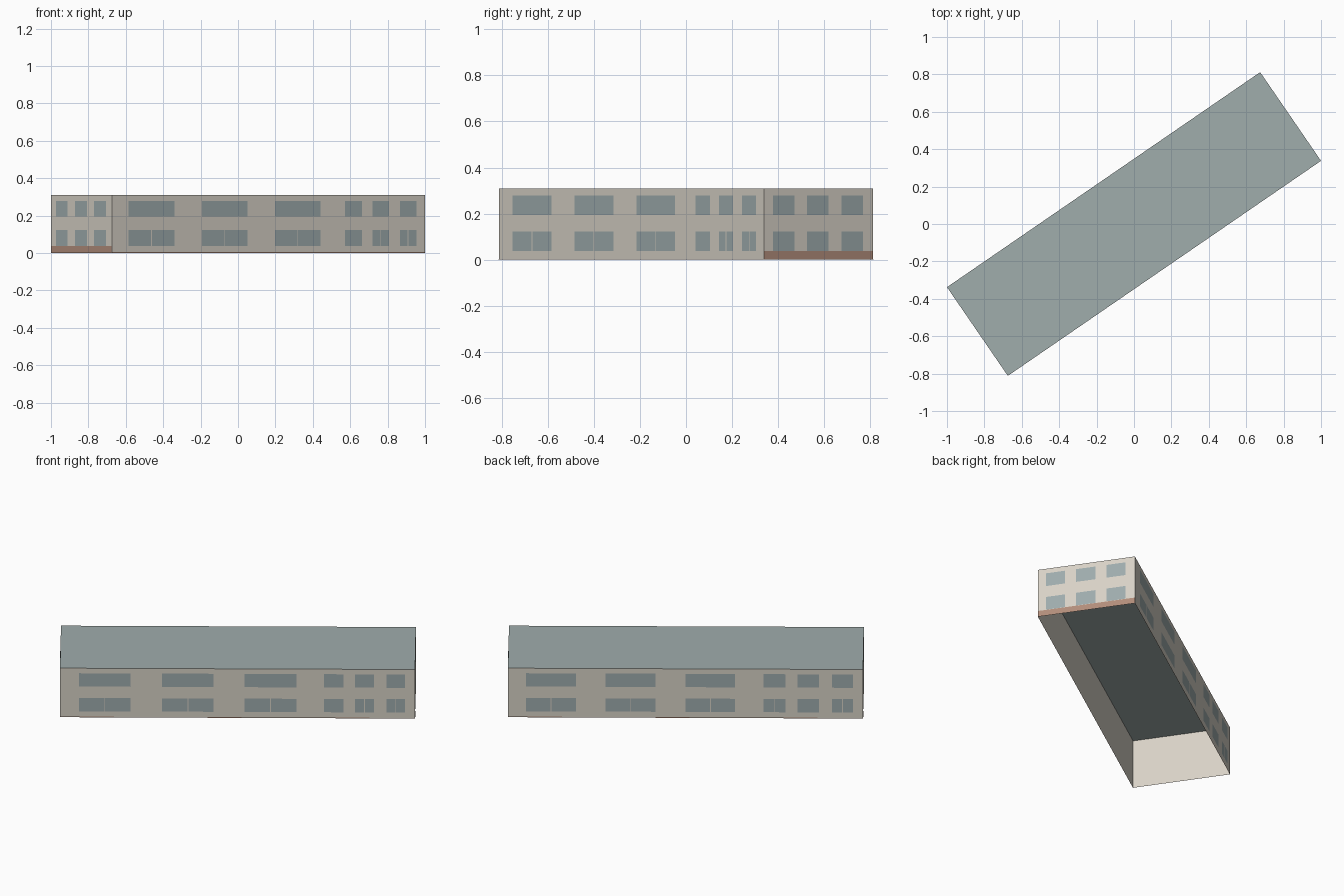
import bpy, math
from mathutils import Matrix, Vector

cube = bpy.data.objects.get("Cube")
if cube:
    bpy.data.objects.remove(cube, do_unlink=True)

HALF_L, HALF_W, HEIGHT = 1.0155, 0.2875, 0.309
TURN = Matrix.Rotation(math.radians(34.47), 4, 'Z')
UP = Vector((0, 0, 1))


def material(name, rgb):
    """Flat material from an sRGB 0-255 colour."""
    lin = [((c / 255 + 0.055) / 1.055) ** 2.4 for c in rgb] + [1]
    m = bpy.data.materials.new(name)
    m.use_nodes = True
    m.diffuse_color = lin
    m.node_tree.nodes["Principled BSDF"].inputs["Base Color"].default_value = lin
    return m


plaster = material("pale plaster", (216, 210, 199))
glass = material("grey blue glass", (158, 172, 173))
roofing = material("grey green roofing", (160, 173, 172))
brick = material("brick base", (178, 142, 123))


def quads(name, faces, mat):
    """One object from a list of four-corner faces, turned to the site angle."""
    verts = [TURN @ p for f in faces for p in f]
    mesh = bpy.data.meshes.new(name)
    mesh.from_pydata(verts, [], [range(4 * i, 4 * i + 4) for i in range(len(faces))])
    mesh.materials.append(mat)
    obj = bpy.data.objects.new(name, mesh)
    bpy.context.collection.objects.link(obj)
    return obj


class Wall:
    """Vertical wall seen from outside, measured left to right."""
    def __init__(self, start, end):
        self.start, self.run = Vector(start), Vector(end) - Vector(start)
        self.out = self.run.cross(UP).normalized()

    def rect(self, t0, t1, z0, z1, lift=0.0):
        return [self.start + self.run * t + UP * z + self.out * lift
                for t, z in ((t0, z0), (t1, z0), (t1, z1), (t0, z1))]


corners = [(-HALF_L, -HALF_W, 0), (HALF_L, -HALF_W, 0),
           (HALF_L, HALF_W, 0), (-HALF_L, HALF_W, 0)]
sides = ["front", "left_end", "back", "right_end"]
walls = {s: Wall(corners[i], corners[(i + 1) % 4]) for i, s in enumerate(sides)}

# Shell: four walls and a flat roof, open underneath
quads("walls", [w.rect(0, 1, 0, HEIGHT) for w in walls.values()], plaster)
quads("roof", [[Vector(c) + UP * HEIGHT for c in corners]], roofing)

# Window openings along each wall, and which lower ones are split in two
end_bays = [(.083, .278), (.395, .592), (.708, .905)]
bays = {
    "front": [(.053, .199), (.287, .433), (.52, .666), (.744, .798), (.831, .885), (.919, .972)],
    "back": [(.051, .191), (.275, .416), (.5, .64), (.719, .781), (.815, .876), (.913, .972)],
    "left_end": end_bays,
    "right_end": end_bays,
}
split = {"front": {0, 1, 2, 4, 5}, "back": {0, 1, 2, 3, 5}}
GAP = 0.0012

for side, wall in walls.items():
    panes = []
    for i, (a, b) in enumerate(bays[side]):
        panes.append(wall.rect(a, b, 0.194, 0.278, 0.0015))
        parts = [(a, b)]
        if i in split.get(side, ()):
            mid = (a + b) / 2
            parts = [(a, mid - GAP), (mid + GAP, b)]
        panes += [wall.rect(p, q, 0.038, 0.122, 0.0015) for p, q in parts]
    quads(side + "_windows", panes, glass)

    # Brick base: a band on the ends, a sliver along the long sides
    top = 0.037 if side.endswith("end") else 0.004
    quads(side + "_base", [wall.rect(0, 1, 0, top, 0.001)], brick)
